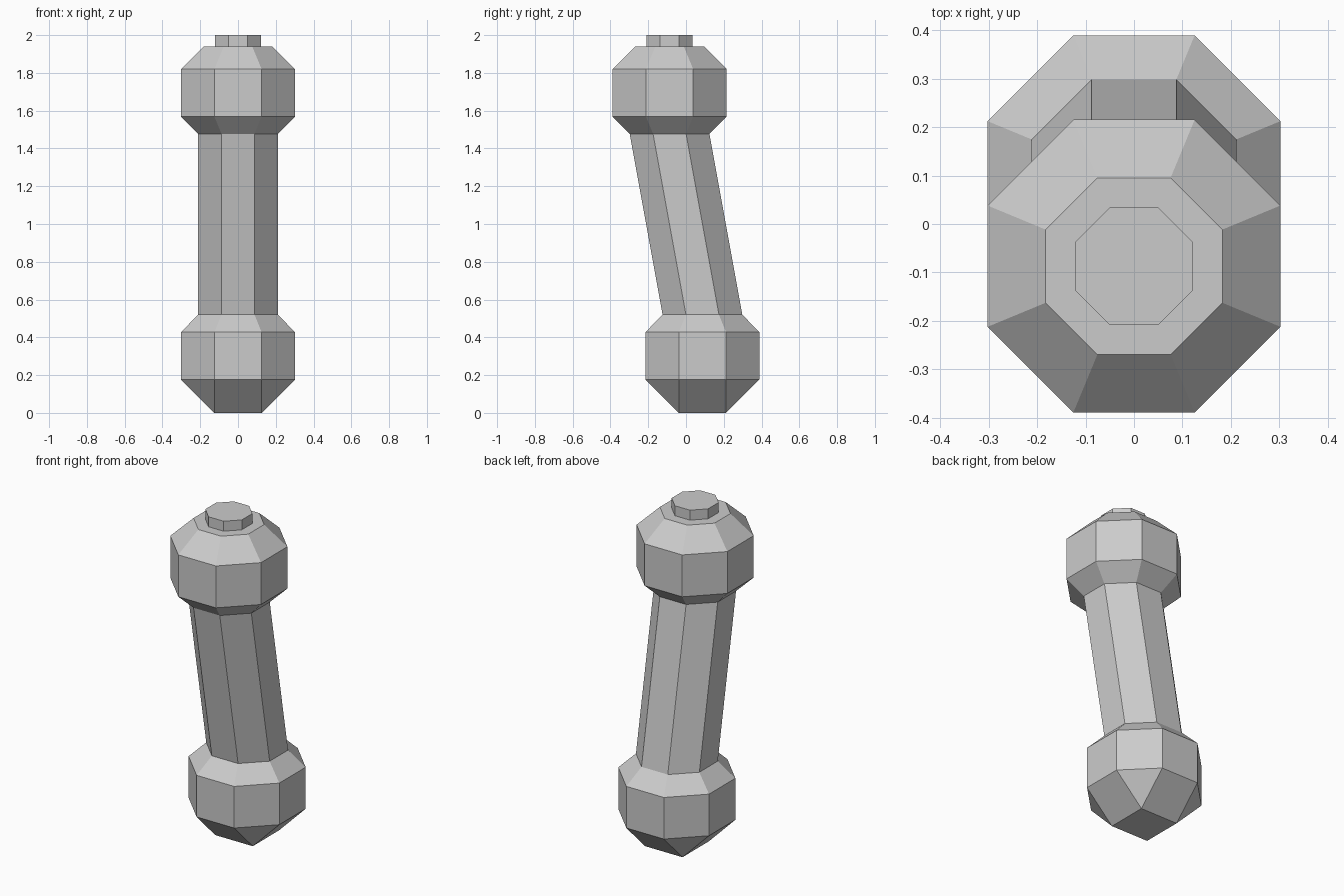
import bpy
import bmesh
from mathutils import Vector

if "Cube" in bpy.data.objects:
    bpy.data.objects.remove(bpy.data.objects["Cube"])

T = 2 ** 0.5 - 1   # half side of an octagon relative to its apothem
R = 0.302          # ball half width
N = 0.211          # shaft half width
Y = 0.087          # offset of the two balls from the centre


def ring(bm, apothem, y, z, half=None):
    """Octagon with flat sides facing the axes; half=apothem gives a square."""
    h = apothem * T if half is None else half
    a = apothem
    pts = [(h, -a), (a, -h), (a, h), (h, a), (-h, a), (-a, h), (-a, -h), (-h, -a)]
    return [bm.verts.new(Vector((px, py + y, z))) for px, py in pts]


def loft(name, sections):
    """Skin a stack of rings and close both ends."""
    bm = bmesh.new()
    rings = [ring(bm, *s) for s in sections]
    for a, b in zip(rings, rings[1:]):
        for i in range(8):
            j = (i + 1) % 8
            bm.faces.new((a[i], a[j], b[j], b[i]))
    bm.faces.new(rings[0][::-1])
    bm.faces.new(rings[-1])
    # merge doubled corners where an octagon collapses to a square
    bmesh.ops.remove_doubles(bm, verts=bm.verts, dist=1e-4)
    bmesh.ops.recalc_face_normals(bm, faces=bm.faces)
    mesh = bpy.data.meshes.new(name)
    bm.to_mesh(mesh)
    bm.free()
    obj = bpy.data.objects.new(name, mesh)
    bpy.context.collection.objects.link(obj)
    return obj


S = R * T
# lower ball with square foot, leaning shaft and upper ball
loft("handle_body", [
    (S, Y, 0.0, S),
    (R, Y, R - S),
    (R, Y, R + S),
    (N, Y, 0.52),
    (N, -Y, 1.477),
    (R, -Y, 1.568),
    (R, -Y, 1.82),
    (0.182, -Y, 1.94),
])

# small octagonal cap on top
loft("top_cap", [(0.121, -Y, 1.94), (0.121, -Y, 2.0)])
